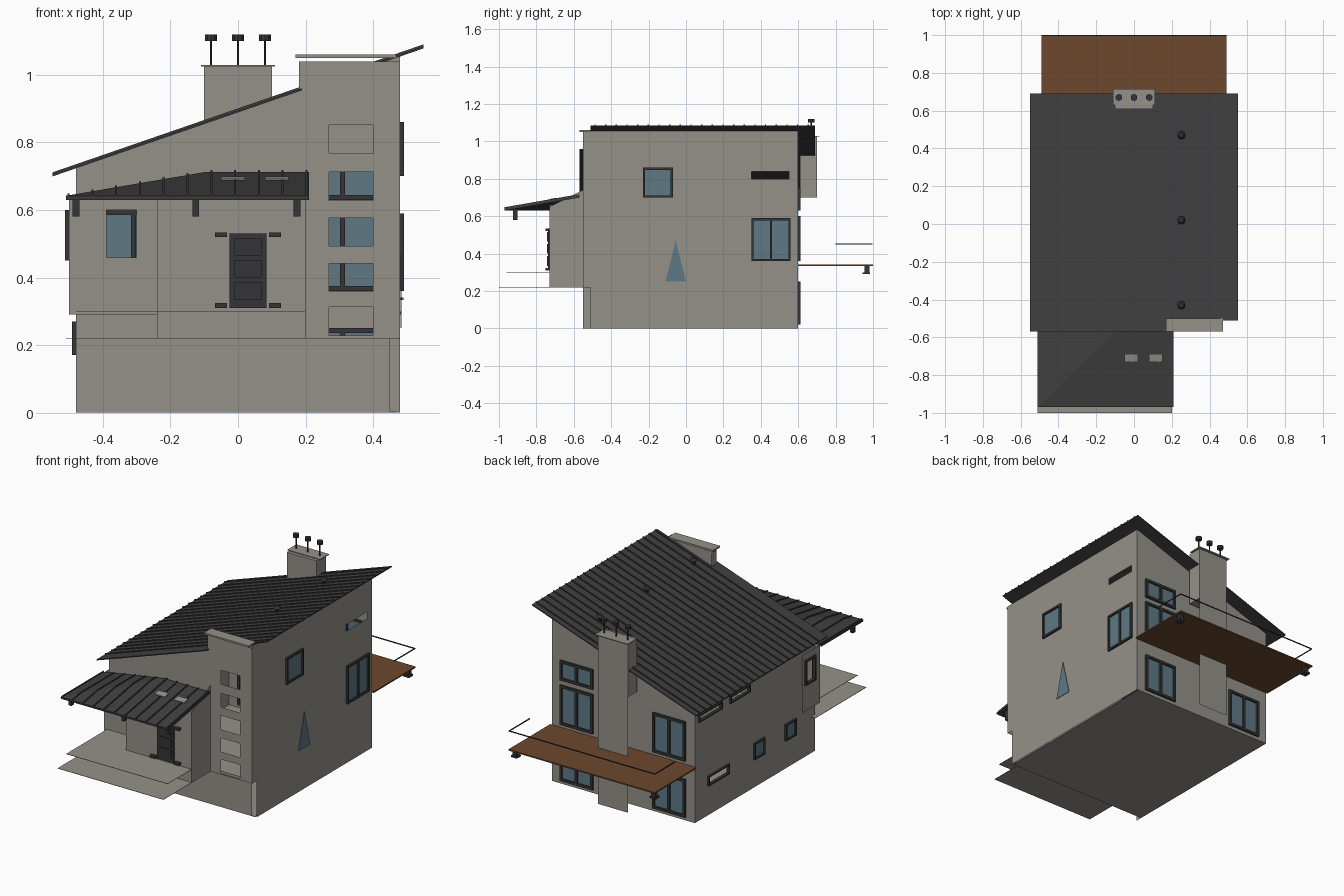
import bpy, bmesh, math
from mathutils import Vector, Matrix

if "Cube" in bpy.data.objects:
    bpy.data.objects.remove(bpy.data.objects["Cube"])


def mat(name, rgb):
    m = bpy.data.materials.new(name)
    m.diffuse_color = (*rgb, 1)
    m.use_nodes = True
    m.node_tree.nodes["Principled BSDF"].inputs["Base Color"].default_value = m.diffuse_color
    return m


STUCCO = mat("warm_grey_stucco", (0.30, 0.285, 0.255))
ROOF = mat("dark_grey_roofing", (0.050, 0.050, 0.050))
FRAME = mat("charcoal_trim", (0.035, 0.036, 0.038))
GLASS = mat("blue_glass", (0.115, 0.19, 0.235))
WOOD = mat("brown_decking", (0.15, 0.064, 0.027))


def finish(bm, name, material, recalc=True):
    bmesh.ops.remove_doubles(bm, verts=bm.verts, dist=1e-5)
    if recalc:
        bmesh.ops.recalc_face_normals(bm, faces=bm.faces)
    me = bpy.data.meshes.new(name)
    bm.to_mesh(me)
    bm.free()
    me.materials.append(material)
    ob = bpy.data.objects.new(name, me)
    bpy.context.collection.objects.link(ob)
    return ob


def box(bm, a, b):
    a, b = Vector(a), Vector(b)
    s = [max(abs(q - p), 1e-4) for p, q in zip(a, b)]
    bmesh.ops.create_cube(bm, size=1, matrix=Matrix.Translation((a + b) / 2) @ Matrix.Diagonal((*s, 1)))


def prism(bm, pts, vec):
    f = bm.faces.new([bm.verts.new(p) for p in pts])
    g = bmesh.ops.extrude_face_region(bm, geom=[f], use_keep_orig=True)
    bmesh.ops.translate(bm, vec=vec, verts=[v for v in g["geom"] if isinstance(v, bmesh.types.BMVert)])


def cone(bm, x, y, z0, z1, r0, r1, n=10):
    bmesh.ops.create_cone(bm, cap_ends=True, segments=n, radius1=r0, radius2=r1, depth=z1 - z0,
                          matrix=Matrix.Translation((x, y, (z0 + z1) / 2)))


def roof_z(x):
    return 0.895 + 0.345 * x


# wall planes: (along, up, outward offset) -> xyz
def front(y): return lambda u, v, d=0: Vector((u, y - d, v))
def back(y): return lambda u, v, d=0: Vector((u, y + d, v))
def right(x): return lambda u, v, d=0: Vector((x + d, u, v))
def left(x): return lambda u, v, d=0: Vector((x - d, u, v))


def wall(name, P, u0, u1, v0, top, holes=()):
    """Wall sheet with rectangular openings; top is a function of u."""
    us = sorted({u0, u1, *[h[0] for h in holes], *[h[1] for h in holes]})
    vs = sorted({v0, 2.0, *[h[2] for h in holes], *[h[3] for h in holes]})
    bm = bmesh.new()
    for a, b in zip(us, us[1:]):
        for c, d in zip(vs, vs[1:]):
            m, n = (a + b) / 2, (c + d) / 2
            if any(h[0] < m < h[1] and h[2] < n < h[3] for h in holes):
                continue
            pts = []
            for u, v in ((a, c), (b, c), (b, d), (a, d)):
                p = P(u, min(v, top(u)))
                if p not in pts:
                    pts.append(p)
            if len(pts) > 2:
                bm.faces.new([bm.verts.new(p) for p in pts])
    c = sum((f.calc_center_median() for f in bm.faces), Vector()) / len(bm.faces)
    bm.normal_update()
    out = P(0, 0, 1) - P(0, 0)
    bmesh.ops.reverse_faces(bm, faces=[f for f in bm.faces if f.normal.dot(out) < 0])
    return finish(bm, name, STUCCO, False)


def window(name, P, h, bars=0, t=0.012, glass=True):
    """Trim around an opening, with mullions and a pane."""
    u0, u1, v0, v1 = h
    bm = bmesh.new()
    strips = [(u0, u1, v0, v0 + t), (u0, u1, v1 - t, v1), (u0, u0 + t, v0, v1), (u1 - t, u1, v0, v1)]
    for i in range(bars):
        m = u0 + (u1 - u0) * (i + 1) / (bars + 1)
        strips.append((m - t / 2, m + t / 2, v0, v1))
    for a, b, c, d in strips:
        box(bm, P(a, c, -0.008), P(b, d, 0.012))
    finish(bm, name + "_frame", FRAME)
    if glass:
        bm = bmesh.new()
        box(bm, P(u0 + t, v0 + t, -0.002), P(u1 - t, v1 - t, 0.002))
        finish(bm, name + "_pane", GLASS)


# main walls
F, B, R, L = front(-0.55), back(0.60), right(0.48), left(-0.48)
porch_win = (-0.39, -0.30, 0.46, 0.60)
wall("front_wall", F, -0.48, 0.18, 0.22, roof_z, [porch_win])
wall("front_base_wall", front(-0.51), -0.48, 0.45, 0.0, lambda u: 0.22)
tower = [(0.27, 0.40, z - 0.042, z + 0.042) for z in (0.27, 0.40, 0.535, 0.67, 0.81)]
wall("tower_front", F, 0.18, 0.48, 0.22, lambda u: 1.04, tower)
wall("tower_side", left(0.18), -0.55, -0.50, 0.22, lambda u: 1.04)

doors = []
for s in (-1, 1):
    u = sorted((s * 0.20, s * 0.42))
    doors += [(*u, 0.02, 0.25), (*u, 0.36, 0.60)]
doors.append((0.20, 0.42, 0.63, 0.75))
wall("back_wall", B, -0.48, 0.48, 0.0, roof_z, doors)
for i, h in enumerate(doors):
    window(f"back_door_{i}", B, h, bars=1, t=0.015)

slot = (0.35, 0.55, 0.80, 0.84)
right_wins = [(-0.23, -0.07, 0.70, 0.86), (0.35, 0.56, 0.36, 0.59)]
wall("right_wall", R, -0.55, 0.60, 0.22, lambda u: 1.055, right_wins + [slot])
wall("right_base_wall", R, -0.51, 0.60, 0.0, lambda u: 0.22)
for i, h in enumerate(right_wins):
    window(f"right_window_{i}", R, h, bars=i)

# pointed pane on the right wall
bm = bmesh.new()
prism(bm, [R(-0.11, 0.25, 0.002), R(0, 0.25, 0.002), R(-0.055, 0.47, 0.002)], (0.003, 0, 0))
finish(bm, "pointed_pane", GLASS)

low = [(-0.06, 0.04, 0.17, 0.27), (-0.36, -0.26, 0.17, 0.27), (0.28, 0.48, 0.18, 0.24)]
slits = [(0.35, 0.57, 0.60, 0.645), (0.08, 0.27, 0.60, 0.645)]
side_win = (-0.52, -0.42, 0.45, 0.60)
wall("left_wall", L, -0.55, 0.60, 0.0, lambda u: roof_z(-0.48), low + slits + [side_win])
for i, h in enumerate(low + slits):
    window(f"left_window_{i}", L, h, t=0.008, glass=i < 2)

# entry porch: projecting lobby and corner bay
wall("lobby_front", front(-0.73), -0.24, 0.20, 0.22, lambda u: 0.65)
wall("lobby_right", right(0.20), -0.73, -0.55, 0.22, lambda u: 0.61 + 0.09 * (u + 0.73) / 0.18 + 0.04)
wall("lobby_left", left(-0.24), -0.73, -0.55, 0.22, lambda u: 0.66)
wall("bay_front", front(-0.57), -0.50, -0.24, 0.29, lambda u: 0.64, [porch_win])
wall("bay_side", left(-0.50), -0.57, -0.40, 0.29, lambda u: 0.64, [side_win])
window("bay_window", left(-0.50), side_win, t=0.01, glass=False)

# floors
for name, m, a, b in (("ground_floor", STUCCO, (-0.48, -0.51, 0.0), (0.47, 0.60, 0.003)),
                      ("porch_ground", STUCCO, (-0.51, -1.0, 0.219), (0.20, -0.51, 0.221)),
                      ("porch_floor", STUCCO, (-0.48, -0.96, 0.299), (0.20, -0.57, 0.301)),
                      ("deck", WOOD, (-0.49, 0.60, 0.333), (0.49, 1.0, 0.341)),
                      ("tower_cap", STUCCO, (0.17, -0.57, 1.05), (0.47, -0.50, 1.06))):
    bm = bmesh.new()
    box(bm, a, b)
    finish(bm, name, m)

# front door with three panels
bm = bmesh.new()
D = front(-0.73)
box(bm, D(-0.025, 0.31, 0), D(0.085, 0.53, 0.008))
for z in (0.335, 0.40, 0.465):
    box(bm, D(-0.010, z, 0), D(0.070, z + 0.052, 0.013))
for x in (-0.05, 0.11):
    for z in (0.31, 0.52):
        box(bm, D(x - 0.018, z, 0), D(x + 0.018, z + 0.014, 0.02))
finish(bm, "front_door", FRAME)

# single pitch roof with standing seams
bm = bmesh.new()
for x0, x1, y0 in ((-0.55, 0.19, -0.57), (0.19, 0.55, -0.51)):
    prism(bm, [(x0, y0, roof_z(x0) - 0.006), (x1, y0, roof_z(x1) - 0.006),
               (x1, y0, roof_z(x1)), (x0, y0, roof_z(x0))], (0, 0.69 - y0, 0))
for i in range(21):
    y = -0.49 + i * 0.057
    prism(bm, [(-0.55, y, roof_z(-0.55)), (0.55, y, roof_z(0.55)),
               (0.55, y, roof_z(0.55) + 0.006), (-0.55, y, roof_z(-0.55) + 0.006)], (0, 0.007, 0))
finish(bm, "main_roof", ROOF)

# roof vents
bm = bmesh.new()
for y in (0.47, 0.02, -0.43):
    cone(bm, 0.25, y, 0.97, 1.005, 0.01, 0.01)
    cone(bm, 0.25, y, 1.005, 1.02, 0.022, 0.012)
finish(bm, "roof_vents", FRAME)

# hipped porch canopy
bm = bmesh.new()
A, Bc, C, Dd, E = [bm.verts.new(p) for p in ((-0.51, -0.97, 0.642), (0.21, -0.97, 0.642), (0.21, -0.57, 0.712),
                                             (-0.10, -0.57, 0.712), (-0.51, -0.57, 0.642))]
bm.faces.new((A, Bc, C, Dd))
bm.faces.new((A, Dd, E))
canopy = finish(bm, "porch_canopy", ROOF, False)
mod = canopy.modifiers.new("thickness", "SOLIDIFY")
mod.thickness, mod.offset = 0.012, -1

bm = bmesh.new()
for i in range(11):
    x = -0.505 + i * 0.0705
    k = min(1, (x + 0.51) / 0.41)
    yr, zr = -0.97 + 0.4 * k, 0.642 + 0.07 * k
    pts = [(x, -0.97, 0.642), (x, yr, zr), (x, -0.569, zr),
           (x, -0.569, zr + 0.006), (x, yr, zr + 0.006), (x, -0.97, 0.648)]
    prism(bm, pts, (0.006, 0, 0))
finish(bm, "canopy_seams", ROOF)

bm = bmesh.new()
for x in (-0.05, 0.08):
    prism(bm, [(x, -0.73, 0.687), (x + 0.07, -0.73, 0.687), (x + 0.07, -0.69, 0.694), (x, -0.69, 0.694)], (0, 0, 0.005))
finish(bm, "canopy_skylights", STUCCO)

# canopy and deck post stubs
bm = bmesh.new()
for x in (-0.48, -0.125, 0.175):
    box(bm, (x - 0.01, -0.925, 0.58), (x + 0.01, -0.90, 0.64))
for x in (-0.465, 0.465):
    box(bm, (x - 0.012, 0.955, 0.29), (x + 0.012, 0.98, 0.335))
    box(bm, (x - 0.02, 0.945, 0.29), (x + 0.02, 0.985, 0.30))
finish(bm, "post_stubs", FRAME)

# deck handrail
bm = bmesh.new()
box(bm, (-0.49, 0.994, 0.448), (0.49, 0.998, 0.454))
for x in (-0.49, 0.486):
    box(bm, (x, 0.80, 0.448), (x + 0.004, 0.998, 0.454))
finish(bm, "deck_handrail", FRAME)

# chimney stack: boxed above the eaves, flat panel below
wall("chimney_panel", back(0.70), -0.10, 0.10, 0.0, lambda u: 0.70)
bm = bmesh.new()
box(bm, (-0.10, 0.61, 0.70), (0.10, 0.70, 1.025))
box(bm, (-0.11, 0.63, 1.025), (0.11, 0.715, 1.03))
finish(bm, "chimney", STUCCO)
bm = bmesh.new()
for x in (-0.08, 0, 0.08):
    cone(bm, x, 0.67, 1.03, 1.10, 0.004, 0.004, 6)
    cone(bm, x, 0.67, 1.10, 1.12, 0.018, 0.018)
finish(bm, "chimney_pots", FRAME)
